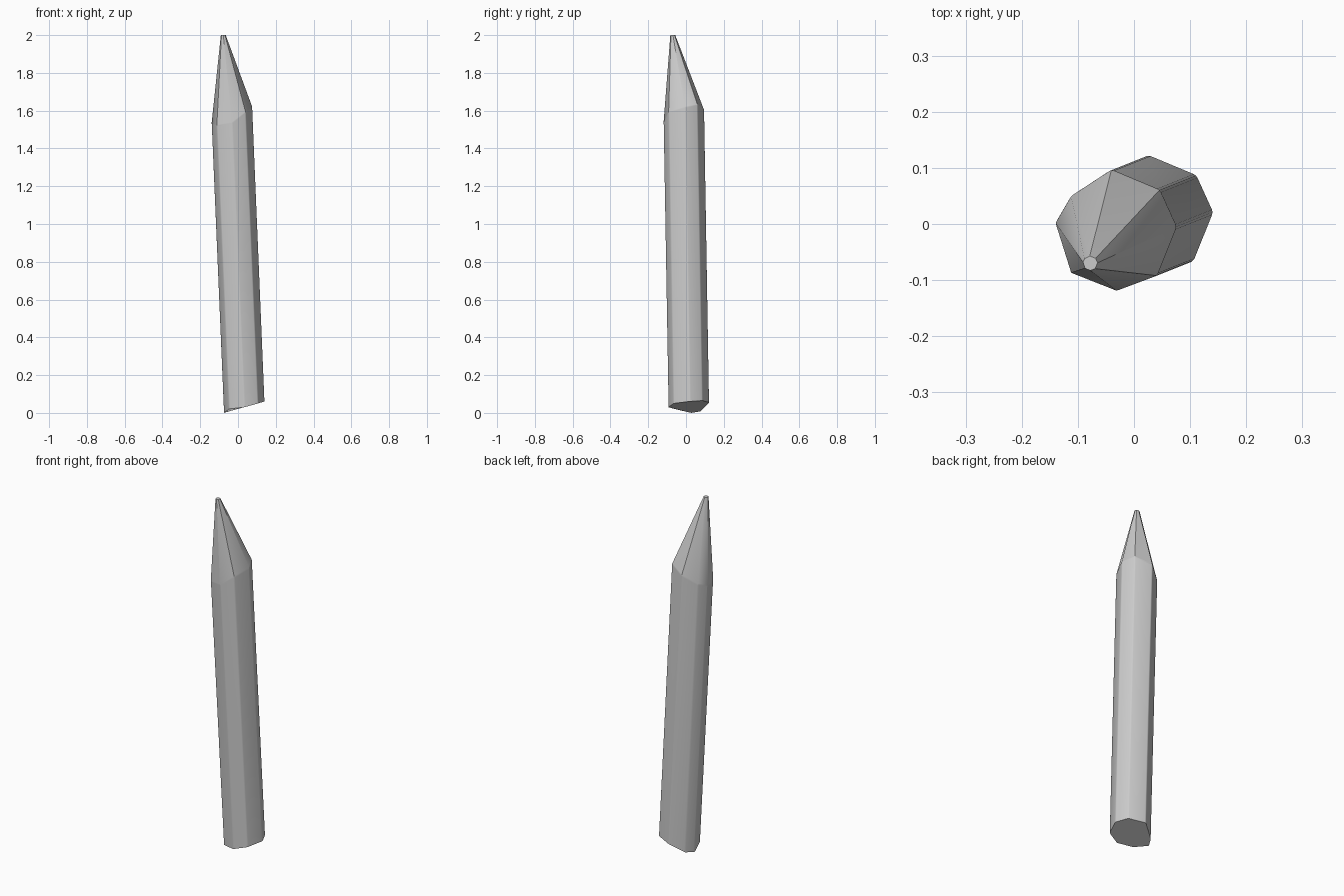
import bpy, bmesh, math

if "Cube" in bpy.data.objects:
    bpy.data.objects.remove(bpy.data.objects["Cube"])

# Octagonal stake section at the shoulder: x, y, shoulder z, base z
profile = [
    (0.046, 0.061, 1.63, 0.065), (0.076, -0.005, 1.618, 0.061),
    (0.041, -0.092, 1.59, 0.05), (-0.031, -0.119, 1.535, 0.03),
    (-0.112, -0.087, 1.52, 0.021), (-0.140, 0.002, 1.53, 0.0),
    (-0.112, 0.050, 1.55, 0.008), (-0.040, 0.097, 1.60, 0.055),
]
lean = (0.065, 0.026)          # offset of the base from the shoulder
tip = (-0.078, -0.070, 2.0)    # centre of the small flat point
tip_radius = 0.013

bm = bmesh.new()
base, shoulder, point = [], [], []
for x, y, z_top, z_base in profile:
    base.append(bm.verts.new((x + lean[0], y + lean[1], z_base)))
    shoulder.append(bm.verts.new((x, y, z_top)))
    a = math.atan2(y + 0.012, x + 0.033)
    point.append(bm.verts.new((tip[0] + tip_radius * math.cos(a),
                               tip[1] + tip_radius * math.sin(a), tip[2])))

# Shaft and sharpened point
n = len(profile)
for i in range(n):
    j = (i + 1) % n
    for low, high in ((base, shoulder), (shoulder, point)):
        bm.faces.new((low[i], low[j], high[j], high[i]))
bm.faces.new(base)
bm.faces.new(point)
bmesh.ops.recalc_face_normals(bm, faces=bm.faces)

# Softened long edges and shoulder ring
soft = [bm.edges.get((base[i], shoulder[i])) for i in range(n)]
soft += [bm.edges.get((shoulder[i], shoulder[(i + 1) % n])) for i in range(n)]
bmesh.ops.bevel(bm, geom=soft, offset=0.005, segments=2, profile=0.5,
                affect='EDGES', clamp_overlap=True)

mesh = bpy.data.meshes.new("wooden_stake")
bm.to_mesh(mesh)
bm.free()
stake = bpy.data.objects.new("wooden_stake", mesh)
bpy.context.collection.objects.link(stake)
bpy.context.view_layer.objects.active = stake
stake.select_set(True)
bpy.ops.object.shade_smooth_by_angle(angle=math.radians(25))
